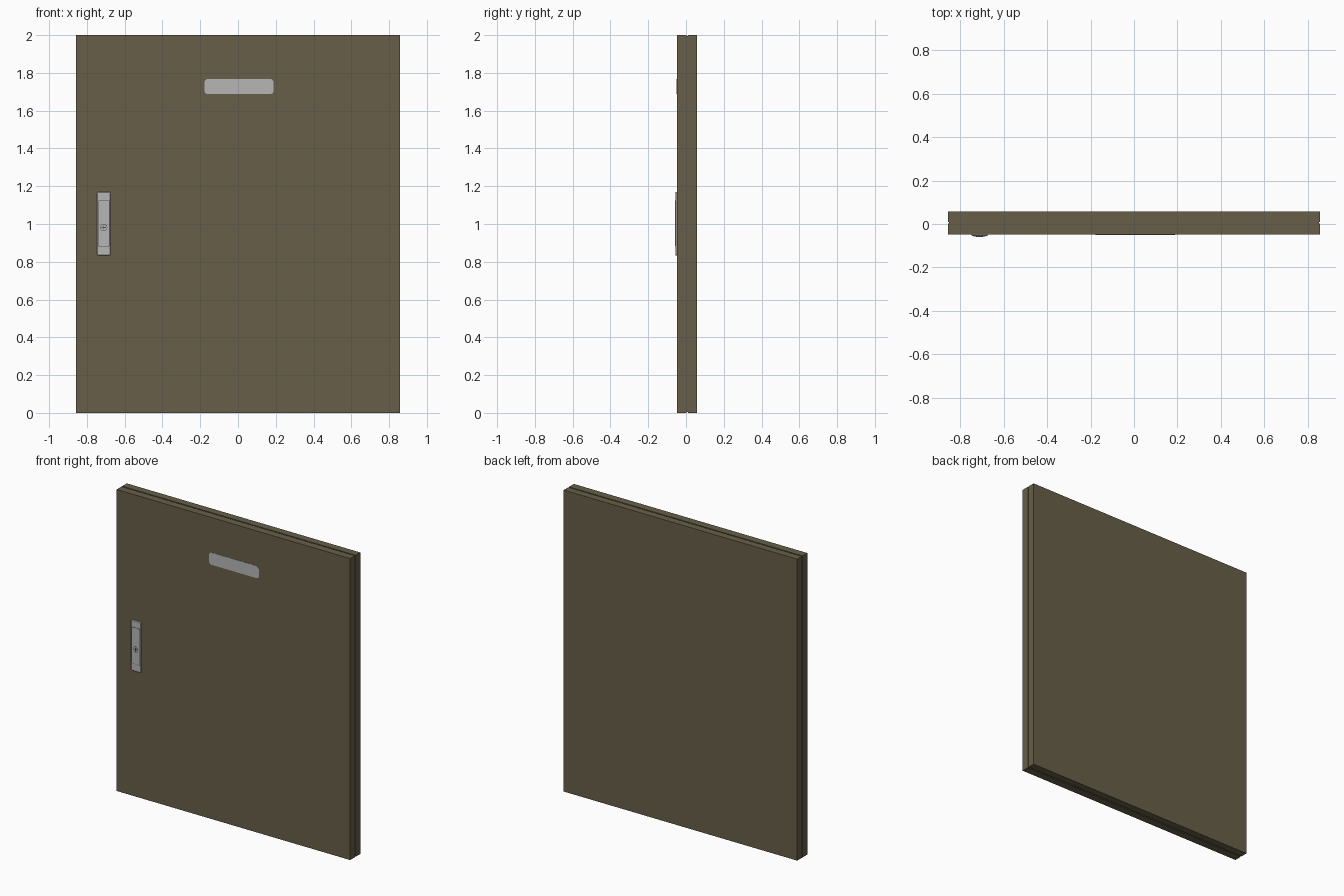
import bpy, bmesh, math
from mathutils import Matrix

if "Cube" in bpy.data.objects:
    bpy.data.objects.remove(bpy.data.objects["Cube"])


def material(name, rgb):
    m = bpy.data.materials.new(name)
    m.diffuse_color = (*rgb, 1)
    m.use_nodes = True
    m.node_tree.nodes["Principled BSDF"].inputs["Base Color"].default_value = m.diffuse_color
    return m


OLIVE = material("olive panel", (0.135, 0.114, 0.065))
GREY = material("light grey metal", (0.47, 0.47, 0.47))
DARK = material("dark gap", (0.08, 0.08, 0.08))


def finish(name, bm, mat):
    bmesh.ops.recalc_face_normals(bm, faces=bm.faces)
    me = bpy.data.meshes.new(name)
    bm.to_mesh(me)
    bm.free()
    me.materials.append(mat)
    ob = bpy.data.objects.new(name, me)
    bpy.context.collection.objects.link(ob)
    return ob


def box(name, x0, x1, y0, y1, z0, z1, mat, turn=0):
    bm = bmesh.new()
    bmesh.ops.create_cube(bm, size=1)
    bm.transform(Matrix.Translation(((x0 + x1) / 2, (y0 + y1) / 2, (z0 + z1) / 2))
                 @ Matrix.Rotation(turn, 4, 'Y')
                 @ Matrix.Diagonal((x1 - x0, y1 - y0, z1 - z0, 1)))
    return finish(name, bm, mat)


def rounded_loop(x0, x1, z0, z1, r, seg=4):
    pts = []
    for k, (cx, cz) in enumerate([(x1 - r, z1 - r), (x0 + r, z1 - r),
                                  (x0 + r, z0 + r), (x1 - r, z0 + r)]):
        for i in range(seg + 1):
            a = math.pi / 2 * (k + i / seg)
            pts.append((cx + r * math.cos(a), cz + r * math.sin(a)))
    return pts


def rounded_plate(name, x0, x1, y_front, y_back, z0, z1, r, mat, edge=0.0):
    """Rounded rectangle facing -y; edge is the width of the front chamfer."""
    loops = [(y_back, 0), (y_front + edge, 0)] + ([(y_front, edge)] if edge else [])
    bm = bmesh.new()
    rings = [[bm.verts.new((x, y, z)) for x, z in
              rounded_loop(x0 + e, x1 - e, z0 + e, z1 - e, r)] for y, e in loops]
    for a, b in zip(rings, rings[1:]):
        for i in range(len(a)):
            j = (i + 1) % len(a)
            bm.faces.new((a[i], a[j], b[j], b[i]))
    bm.faces.new(rings[0])
    bm.faces.new(rings[-1])
    return finish(name, bm, mat)


def disc(name, x, z, r, y_front, y_back, mat):
    bm = bmesh.new()
    bmesh.ops.create_cone(bm, cap_ends=True, segments=24, radius1=r, radius2=r,
                          depth=y_back - y_front)
    bm.transform(Matrix.Translation((x, (y_front + y_back) / 2, z))
                 @ Matrix.Rotation(math.pi / 2, 4, 'X'))
    return finish(name, bm, mat)


W = 0.857   # half width of the door
F = -0.048  # front face of the door

# Two door skins with a slightly recessed core between them
box("front_panel", -W, W, F, 0.002, 0, 2, OLIVE)
box("door_core", -W + 0.005, W - 0.005, 0.002, 0.010, 0.005, 1.995, OLIVE)
box("back_panel", -W, W, 0.010, 0.058, 0, 2, OLIVE)

# Name plate near the top
rounded_plate("name_plate", -0.177, 0.188, F - 0.0015, F + 0.002, 1.687, 1.768, 0.018, GREY)

# Flush latch: base plate, thin gap and lever
rounded_plate("latch_base", -0.747, -0.674, F - 0.008, F + 0.002, 0.833, 1.170, 0.008, GREY, 0.003)
rounded_plate("latch_gap", -0.7405, -0.6805, F - 0.0083, F - 0.006, 0.881, 1.126, 0.006, DARK)
rounded_plate("latch_lever", -0.738, -0.683, F - 0.010, F - 0.006, 0.8835, 1.1235, 0.005, GREY)

# Round lock with a cross-shaped keyway
LX, LZ = -0.711, 0.981
disc("lock_ring", LX, LZ, 0.019, F - 0.0103, F - 0.007, DARK)
disc("lock_face", LX, LZ, 0.0165, F - 0.0107, F - 0.007, GREY)
for i in range(2):
    box("keyway_slot", LX - 0.011, LX + 0.011, F - 0.011, F - 0.008,
        LZ - 0.0018, LZ + 0.0018, DARK, i * math.pi / 2)
